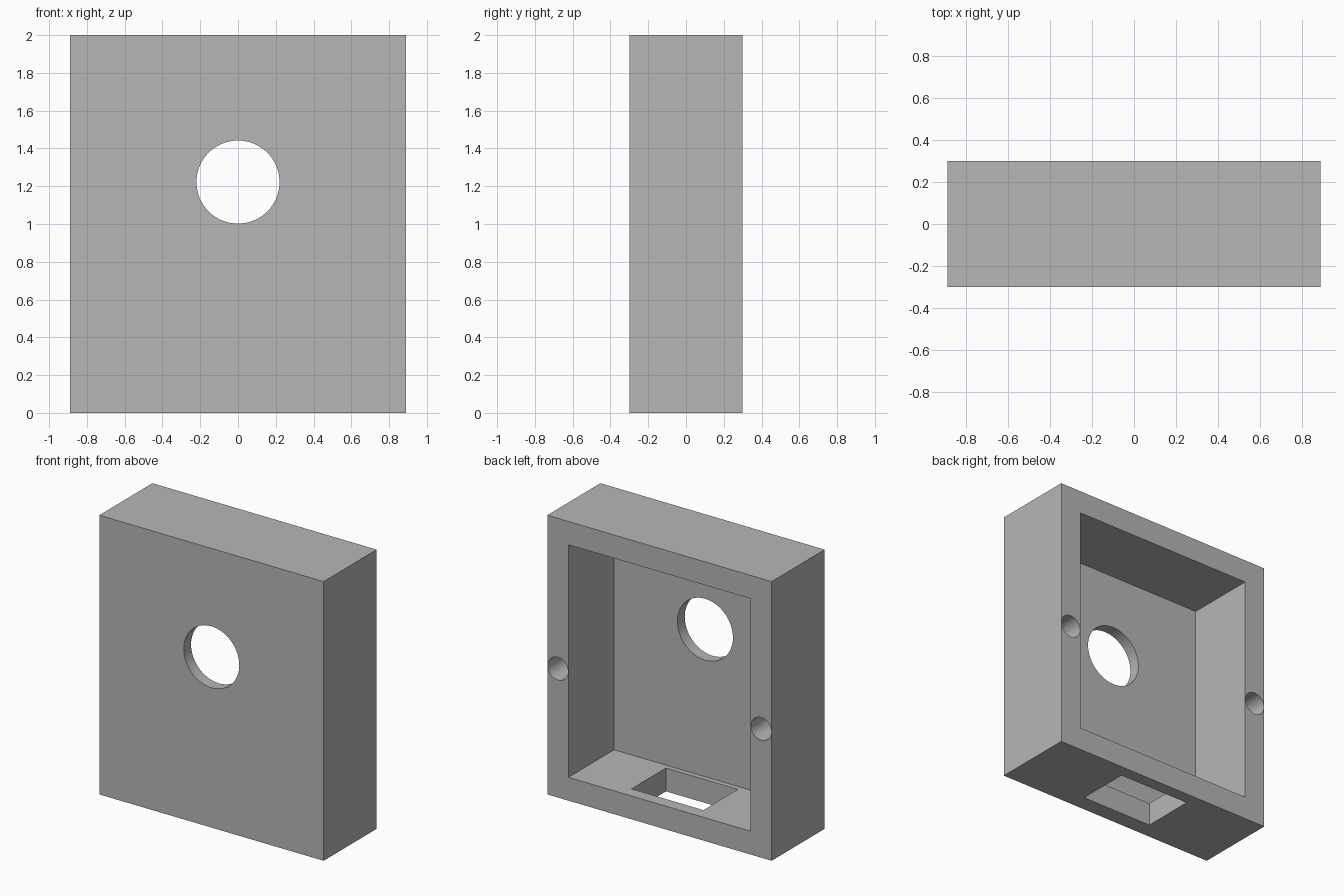
import bpy
from math import radians

if "Cube" in bpy.data.objects:
    bpy.data.objects.remove(bpy.data.objects["Cube"], do_unlink=True)

# Overall sizes
HALF_W, HALF_D, HEIGHT = 0.889, 0.3, 2.0
WALL, FRONT_WALL = 0.167, 0.083
BACK, FRONT = HALF_D, -HALF_D

grey = bpy.data.materials.new("plain grey")
grey.use_nodes = True
grey.diffuse_color = (0.47, 0.47, 0.47, 1)
grey.node_tree.nodes["Principled BSDF"].inputs["Base Color"].default_value = grey.diffuse_color


def block(name, low, high):
    """Box between two opposite corners."""
    centre = [(a + b) / 2 for a, b in zip(low, high)]
    bpy.ops.mesh.primitive_cube_add(size=1, location=centre)
    obj = bpy.context.object
    obj.name = name
    obj.scale = [b - a for a, b in zip(low, high)]
    bpy.ops.object.transform_apply(location=True, rotation=False, scale=True)
    obj.data.materials.append(grey)
    return obj


def bore(name, x, z, radius, y_low, y_high):
    """Round cutter running front to back."""
    bpy.ops.mesh.primitive_cylinder_add(
        vertices=64, radius=radius, depth=y_high - y_low,
        location=(x, (y_low + y_high) / 2, z), rotation=(radians(90), 0, 0))
    obj = bpy.context.object
    obj.name = name
    obj.data.materials.append(grey)
    return obj


# Outer shell
housing = block("housing", (-HALF_W, FRONT, 0), (HALF_W, BACK, HEIGHT))

# Cavity open at the back, slot through the floor, round front window
cutters = [
    block("cavity_cutter", (WALL - HALF_W, FRONT + FRONT_WALL, WALL),
          (HALF_W - WALL, BACK + 0.1, HEIGHT - WALL)),
    block("floor_slot_cutter", (-0.285, -0.18, -0.1), (0.285, 0.21, WALL + 0.1)),
    bore("window_cutter", 0, 1.222, 0.22, FRONT - 0.1, FRONT + 0.2),
]

# Blind screw holes in the rear rim
for side in (-1, 1):
    cutters.append(bore("screw_hole_cutter", side * (HALF_W - WALL / 2), 0.923,
                        0.081, FRONT + FRONT_WALL, BACK + 0.1))

bpy.ops.object.select_all(action="DESELECT")
housing.select_set(True)
bpy.context.view_layer.objects.active = housing
for cutter in cutters:
    cutter.hide_render = True
    cut = housing.modifiers.new(cutter.name, "BOOLEAN")
    cut.operation = "DIFFERENCE"
    cut.solver = "EXACT"
    cut.object = cutter
    bpy.ops.object.modifier_apply(modifier=cut.name)
    bpy.data.objects.remove(cutter, do_unlink=True)

bpy.ops.object.shade_smooth_by_angle(angle=radians(30))
